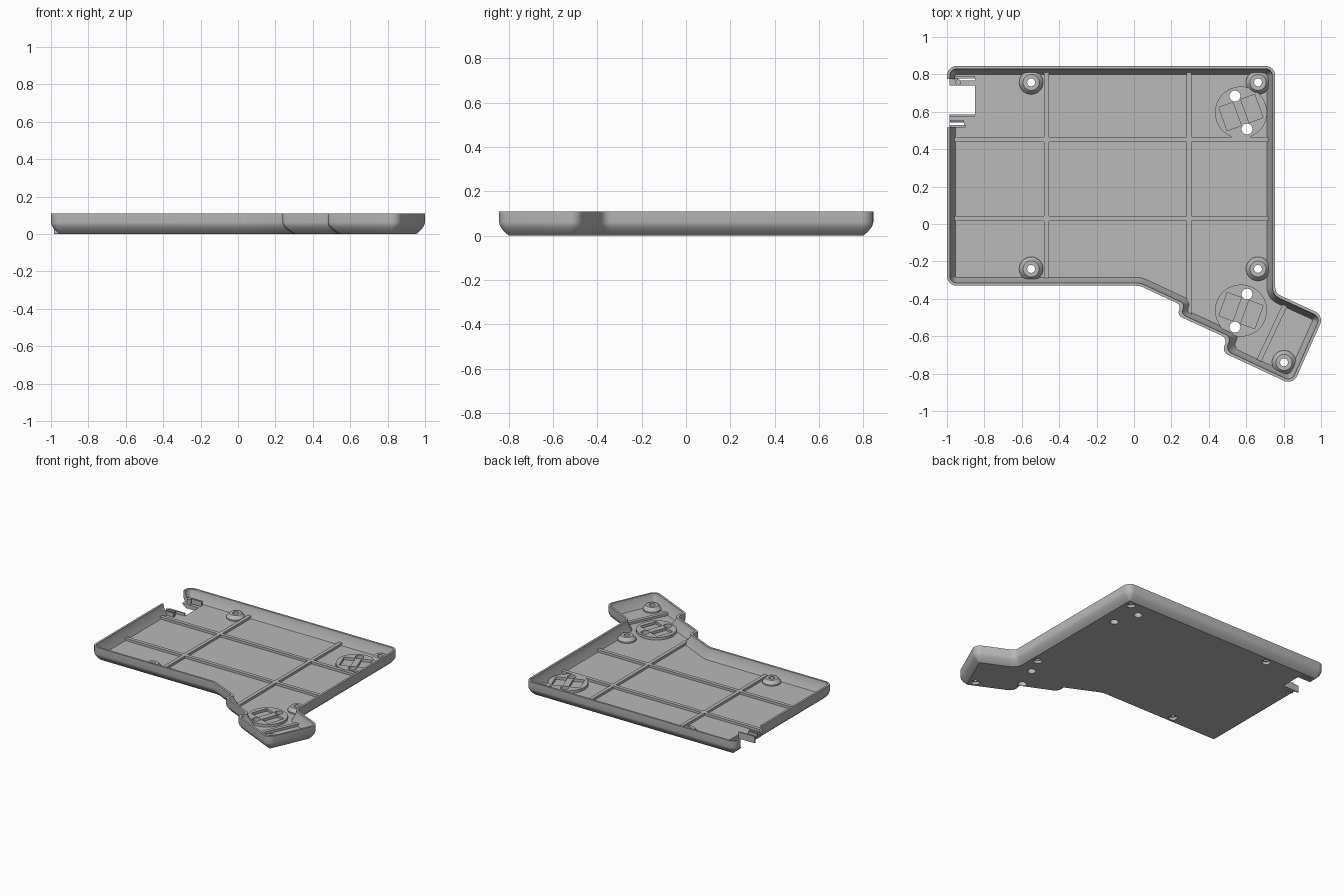
import bpy, bmesh, math
from mathutils import Vector, Matrix

cube = bpy.data.objects.get("Cube")
if cube:
    bpy.data.objects.remove(cube, do_unlink=True)

FLOOR = 0.03
TOP = 0.11
RIB_TOP = 0.048

grey = bpy.data.materials.new("plain_grey")
grey.use_nodes = True
grey.diffuse_color = (0.48, 0.48, 0.48, 1)
grey.node_tree.nodes["Principled BSDF"].inputs["Base Color"].default_value = grey.diffuse_color


def finish(name, bm):
    bmesh.ops.recalc_face_normals(bm, faces=bm.faces)
    mesh = bpy.data.meshes.new(name)
    bm.to_mesh(mesh)
    bm.free()
    mesh.materials.append(grey)
    obj = bpy.data.objects.new(name, mesh)
    bpy.context.collection.objects.link(obj)
    return obj


def activate(obj):
    bpy.ops.object.select_all(action='DESELECT')
    obj.select_set(True)
    bpy.context.view_layer.objects.active = obj


def smooth(obj):
    activate(obj)
    bpy.ops.object.shade_smooth_by_angle(angle=math.radians(35))


def box(name, x0, x1, y0, y1, z0, z1, turn=0):
    """Box between bounds, turned about its own centre."""
    bm = bmesh.new()
    centre = Vector((x0 + x1, y0 + y1, z0 + z1)) / 2
    bmesh.ops.create_cube(bm, size=1, matrix=Matrix.Translation(centre)
                          @ Matrix.Rotation(turn, 4, 'Z')
                          @ Matrix.Diagonal((x1 - x0, y1 - y0, z1 - z0, 1)))
    return finish(name, bm)


def cylinder(name, x, y, r, z0, z1, sides=32):
    bm = bmesh.new()
    bmesh.ops.create_cone(bm, cap_ends=True, segments=sides, radius1=r, radius2=r, depth=z1 - z0,
                          matrix=Matrix.Translation((x, y, (z0 + z1) / 2)))
    return finish(name, bm)


def loft(name, rings, closed=False):
    """Skin matching rings; cap the ends, or join last to first."""
    bm = bmesh.new()
    loops = [[bm.verts.new(p) for p in ring] for ring in rings]
    n = len(loops[0])
    pairs = list(zip(loops, loops[1:]))
    if closed:
        pairs.append((loops[-1], loops[0]))
    else:
        bm.faces.new(loops[0])
        bm.faces.new(loops[-1])
    for a, b in pairs:
        for i in range(n):
            j = (i + 1) % n
            bm.faces.new((a[i], a[j], b[j], b[i]))
    return finish(name, bm)


def cut(obj, cutter):
    cutter.hide_render = True
    mod = obj.modifiers.new("cut", 'BOOLEAN')
    mod.operation = 'DIFFERENCE'
    mod.solver = 'EXACT'
    mod.object = cutter
    activate(obj)
    bpy.ops.object.modifier_apply(modifier=mod.name)
    bpy.data.objects.remove(cutter, do_unlink=True)


# Plan of the tray: corner x, y, radius, and whether it belongs to a small step
CORNERS = [(-1, -0.33, 0.052, 0), (0.03, -0.33, 0.1, 0), (0.255, -0.435, 0.028, 1),
           (0.228, -0.487, 0.028, 1), (0.502, -0.612, 0.035, 1), (0.468, -0.683, 0.035, 1),
           (0.85, -0.861, 0.052, 0), (1.016, -0.49, 0.052, 0), (0.755, -0.37, 0.05, 0),
           (0.755, 0.845, 0.052, 0), (-1, 0.845, 0.052, 0)]


def outline(inset, z, steps=6):
    pts = []
    for i, (x, y, r, step) in enumerate(CORNERS):
        p = Vector((x, y))
        before = p - Vector(CORNERS[i - 1][:2])
        after = Vector(CORNERS[(i + 1) % len(CORNERS)][:2]) - p
        n1, n2 = (Vector((-e.y, e.x)).normalized() for e in (before, after))
        s = 1 if before.cross(after) > 0 else -1
        miter = (n1 + n2) / (1 + n1.dot(n2))
        rad = r if step else max(r - s * inset, 0.006)
        centre = p + miter * (inset + s * rad)
        for k in range(steps + 1):
            q = centre - n1.slerp(n2, k / steps) * s * rad
            pts.append((q.x, q.y, z))
    return pts


# Tray: rounded outer wall, thin rim, sloped inner wall, floor
BEND = 0.06
wall = [(0.045 * (1 - k / 6) ** 1.7, BEND * k / 6) for k in range(7)]
wall += [(0, TOP), (0.015, TOP), (0.018, 0.085), (0.045, FLOOR)]
tray = loft("tray", [outline(d, z) for d, z in wall])

# Port opening in the floor and side wall, with narrow slits beside it
cut(tray, box("port_cutter", -1.1, -0.85, 0.585, 0.74, -0.1, 0.2))
cut(tray, box("wall_cutter", -1.1, -0.953, 0.515, 0.775, FLOOR, 0.2))
cut(tray, box("back_slit_cutter", -0.94, -0.85, 0.766, 0.777, -0.1, 0.2))
cut(tray, box("front_slit_cutter", -0.985, -0.91, 0.53, 0.543, -0.1, 0.2))

# Screw bosses
BOSS = [(0.064, 0.02), (0.064, 0.04), (0.043, 0.065), (0.021, 0.065), (0.021, 0.02)]
SPOTS = [(-0.55, 0.757), (0.663, 0.757), (-0.55, -0.24), (0.663, -0.24), (0.802, -0.74)]
for i, (x, y) in enumerate(SPOTS):
    cut(tray, cylinder("screw_cutter", x, y, 0.03, -0.1, 0.2))
    turns = [math.tau * k / 32 for k in range(32)]
    smooth(loft(f"screw_boss_{i + 1}",
                [[(x + r * math.cos(a), y + r * math.sin(a), z) for a in turns] for r, z in BOSS],
                closed=True))

# Round pads with two pockets and two through holes
for name, y, turn in (("back_pad", 0.596, 20), ("front_pad", -0.463, -20)):
    cx, a = 0.572, math.radians(turn)
    along = Vector((-math.sin(a), math.cos(a)))
    across = Vector((math.cos(a), math.sin(a)))
    pad = cylinder(name, cx, y, 0.139, 0.02, 0.05, 48)
    for s in (-1, 1):
        c = Vector((cx, y)) + across * s * 0.062
        cut(pad, box("pocket_cutter", c.x - 0.04, c.x + 0.04, c.y - 0.066, c.y + 0.066, 0, 0.2, a))
        h = Vector((cx, y)) + along * s * 0.094
        for part in (pad, tray):
            cut(part, cylinder("pad_hole_cutter", h.x, h.y, 0.029, -0.1, 0.2))
    smooth(pad)
smooth(tray)

# Stiffening ribs
W = 0.0135
for name, x, front in (("right_rib", -0.468, -0.29), ("left_rib", 0.294, -0.485)):
    box(name, x - W, x + W, front, 0.81, 0.02, RIB_TOP)
for name, y in (("back_rib", 0.452), ("middle_rib", 0.029)):
    box(name, -0.96, 0.717, y - W, y + W, 0.02, RIB_TOP)
box("thumb_rib", 0.7375 - W, 0.7375 + W, -0.745, -0.42, 0.02, RIB_TOP, math.radians(-25.3))

# Small retaining pieces around the port
box("port_back_clip", -0.96, -0.85, 0.777, 0.79, 0.02, 0.06)
box("port_front_rail", -0.985, -0.85, 0.575, 0.585, 0.0, 0.05)
box("port_middle_rail", -0.985, -0.91, 0.545, 0.557, 0.02, 0.06)
box("port_outer_rail", -0.985, -0.9, 0.515, 0.528, 0.02, 0.06)
smooth(cylinder("port_peg", -0.94, 0.757, 0.016, 0.02, 0.07, 20))
